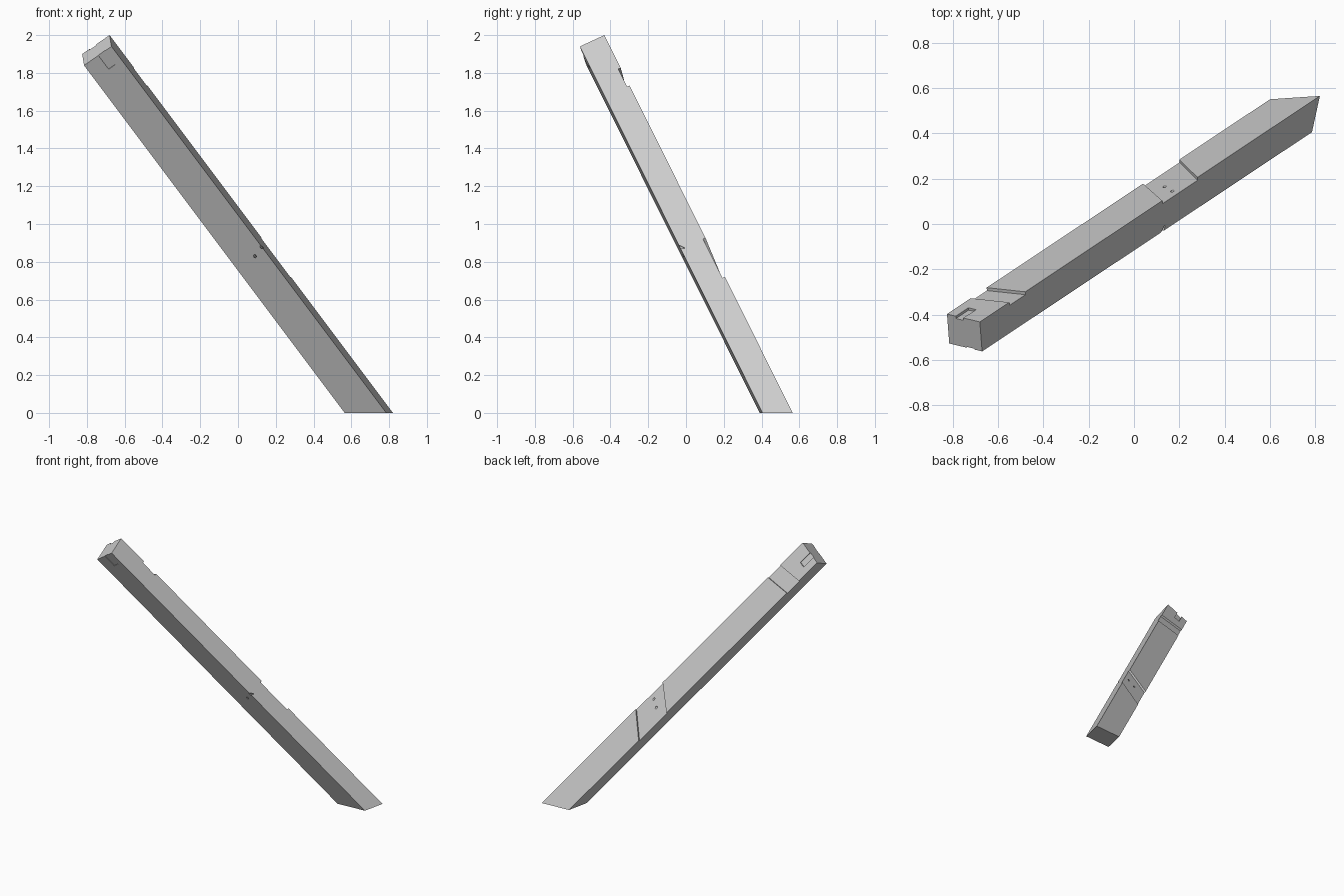
import bpy, bmesh
from mathutils import Vector

cube = bpy.data.objects.get("Cube")
if cube:
    bpy.data.objects.remove(cube, do_unlink=True)

# Beam frame: s runs across the width, r through the depth, t down the length
WIDTH = Vector((0.145, -0.035, 0.10))
DEPTH = Vector((-0.01, 0.13, 0.06))
ALONG = Vector((1.5, 0.997, -2.0)).normalized()
ORIGIN = Vector((-0.68, -0.432, 2.0)) - WIDTH - DEPTH


def at(s, r, t):
    return ORIGIN + WIDTH * s + DEPTH * r + ALONG * t


def new_object(name, bm):
    bmesh.ops.recalc_face_normals(bm, faces=bm.faces)
    mesh = bpy.data.meshes.new(name)
    bm.to_mesh(mesh)
    bm.free()
    obj = bpy.data.objects.new(name, mesh)
    bpy.context.collection.objects.link(obj)
    return obj


def prism(name, start, end, cut_floor=False):
    """Solid between two matching loops of points."""
    bm = bmesh.new()
    a = [bm.verts.new(p) for p in start]
    b = [bm.verts.new(p) for p in end]
    bm.faces.new(a)
    bm.faces.new(b)
    n = len(a)
    for i in range(n):
        j = (i + 1) % n
        bm.faces.new((a[i], a[j], b[j], b[i]))
    if cut_floor:
        bmesh.ops.recalc_face_normals(bm, faces=bm.faces)
        geom = bm.verts[:] + bm.edges[:] + bm.faces[:]
        cut = bmesh.ops.bisect_plane(bm, geom=geom, plane_co=(0, 0, 0),
                                     plane_no=(0, 0, -1), clear_outer=True)
        edges = [e for e in cut["geom_cut"] if isinstance(e, bmesh.types.BMEdge)]
        bmesh.ops.contextual_create(bm, geom=edges)
    return new_object(name, bm)


def slab(name, s0, s1, r0, r1, top, bottom):
    """Block whose ends may be skewed: top and bottom give t at s0 and s1."""
    loops = [[at(s0, r0, t[0]), at(s1, r0, t[1]), at(s1, r1, t[1]), at(s0, r1, t[0])]
             for t in (top, bottom)]
    return prism(name, *loops)


def rod(name, start, end, radius=0.007):
    bm = bmesh.new()
    bmesh.ops.create_cone(bm, cap_ends=True, segments=16, radius1=radius,
                          radius2=radius, depth=(end - start).length)
    turn = (end - start).to_track_quat("Z", "Y")
    for v in bm.verts:
        v.co = turn @ v.co + (start + end) / 2
    return new_object(name, bm)


def skewed_notch(name, top, bottom):
    """Shallow housing right across the back; t given at s = 0 and s = 1."""
    def widen(t):
        extra = (t[1] - t[0]) * 0.1
        return t[0] - extra, t[1] + extra
    return slab(name, -0.1, 1.1, 0.9, 1.3, widen(top), widen(bottom))


def bolt_hole(name, s, t, ds, dt):
    start, end = at(s, 1, t), at(s + ds, 0, t + dt)
    reach = (end - start) * 0.15
    return rod(name, start - reach, end + reach)


# Main timber, square at the head and level at the foot
corners = [(0, 0), (1, 0), (1, 1), (0, 1)]
beam = prism("timber_brace", [at(s, r, 0) for s, r in corners],
             [at(s, r, 2.9) for s, r in corners], cut_floor=True)

# Housings, head pockets and drilled holes
cutters = [
    skewed_notch("upper_notch", (0.188, 0.233), (0.314, 0.359)),
    skewed_notch("middle_notch", (1.552, 1.444), (1.839, 1.722)),
    slab("back_pocket", 0.27, 0.5, 0.92, 1.2, (-0.1, -0.1), (0.1, 0.1)),
    slab("front_pocket", 0.52, 0.77, -0.2, 0.03, (-0.1, -0.1), (0.098, 0.098)),
    bolt_hole("upper_hole_1", 0.40, 0.254, 0.39, 0.088),
    bolt_hole("upper_hole_2", 0.743, 0.274, 0.39, 0.088),
    bolt_hole("middle_hole_1", 0.46, 1.612, 0.21, -0.163),
    bolt_hole("middle_hole_2", 0.78, 1.59, 0.21, -0.163),
    rod("foot_hole_1", Vector((0.66, 0.49, -0.1)), Vector((0.66, 0.49, 0.5))),
    rod("foot_hole_2", Vector((0.69, 0.445, -0.1)), Vector((0.69, 0.445, 0.5))),
]
bpy.ops.object.select_all(action="DESELECT")
beam.select_set(True)
bpy.context.view_layer.objects.active = beam
for cutter in cutters:
    cutter.hide_render = True
    mod = beam.modifiers.new(cutter.name, "BOOLEAN")
    mod.operation = "DIFFERENCE"
    mod.solver = "EXACT"
    mod.object = cutter
    bpy.ops.object.modifier_apply(modifier=mod.name)
    bpy.data.objects.remove(cutter, do_unlink=True)

# Plain grey surface
grey = bpy.data.materials.new("plain_grey")
grey.use_nodes = True
colour = (0.6, 0.6, 0.6, 1.0)
grey.diffuse_color = colour
grey.node_tree.nodes["Principled BSDF"].inputs["Base Color"].default_value = colour
beam.data.materials.clear()
beam.data.materials.append(grey)
for face in beam.data.polygons:
    face.material_index = 0
